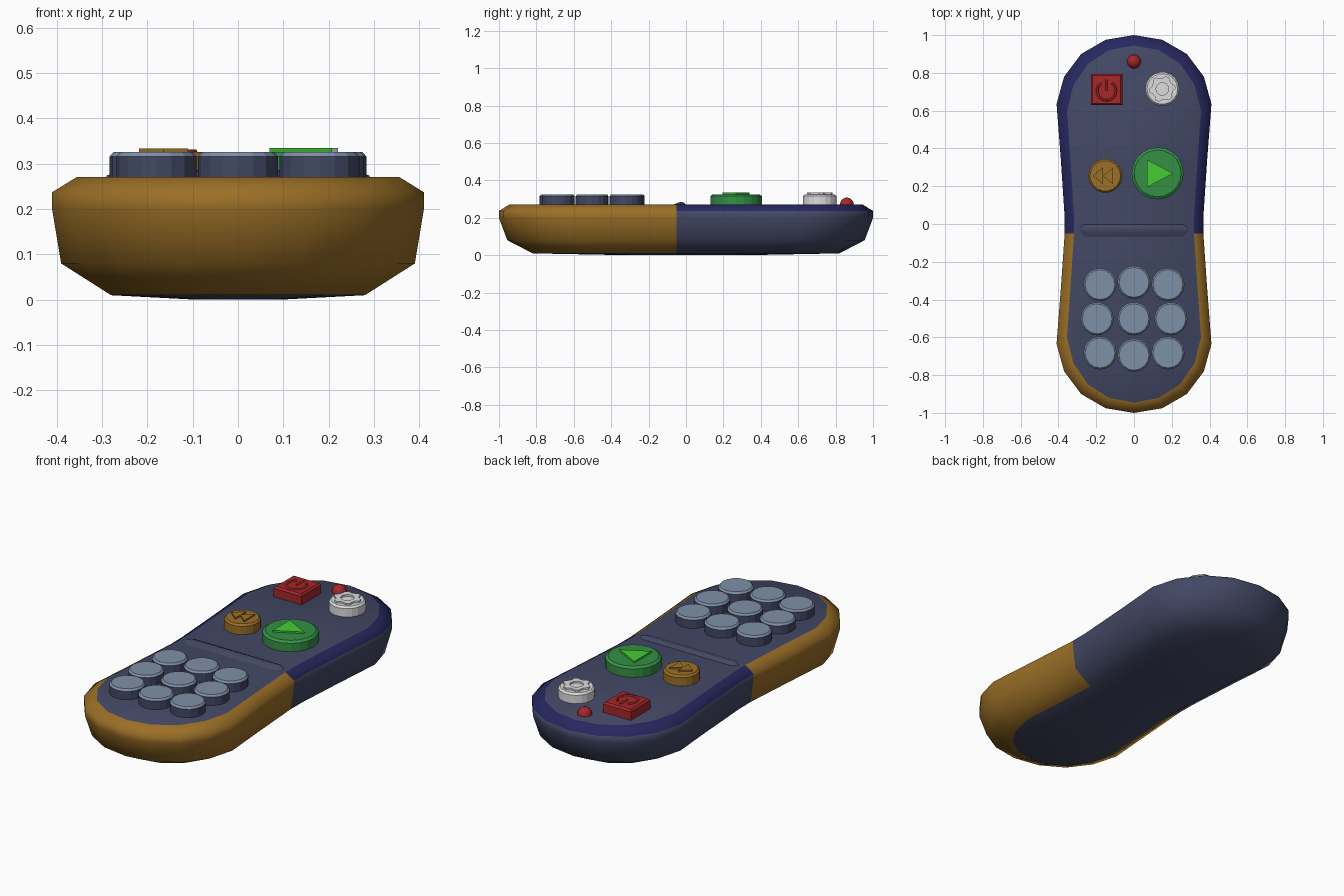
import bpy, bmesh, math
from mathutils import Vector

if "Cube" in bpy.data.objects:
    bpy.data.objects.remove(bpy.data.objects["Cube"])


def material(name, rgb):
    m = bpy.data.materials.new(name)
    m.diffuse_color = (*rgb, 1)
    m.use_nodes = True
    m.node_tree.nodes["Principled BSDF"].inputs["Base Color"].default_value = m.diffuse_color
    return m


SLATE = material("slate", (0.056, 0.065, 0.13))
NAVY = material("navy", (0.02, 0.02, 0.115))
GOLD = material("gold", (0.33, 0.16, 0.02))
RED = material("red", (0.38, 0.02, 0.022))
GREEN = material("green", (0.035, 0.28, 0.06))
LIME = material("bright green", (0.06, 0.6, 0.035))
KEY = material("pale blue grey", (0.21, 0.28, 0.39))
WHITE = material("white", (0.72, 0.72, 0.72))


def loft(name, rings, mats, rule=None, smooth=None, caps=True):
    """Skin a stack of equal-length rings; rule(band, centre) gives the material index."""
    bm = bmesh.new()
    rows = [[bm.verts.new(p) for p in ring] for ring in rings]
    n = len(rows[0])
    faces = []
    for b in range(len(rows) - 1):
        lo, hi = rows[b], rows[b + 1]
        for i in range(n):
            j = (i + 1) % n
            faces.append((bm.faces.new((lo[i], lo[j], hi[j], hi[i])), b))
    if caps:
        faces.append((bm.faces.new(rows[0][::-1]), -1))
        faces.append((bm.faces.new(rows[-1]), len(rows) - 1))
    for f, b in faces:
        if rule:
            f.material_index = rule(b, f.calc_center_median())
    bmesh.ops.recalc_face_normals(bm, faces=bm.faces)
    me = bpy.data.meshes.new(name)
    bm.to_mesh(me)
    bm.free()
    for m in mats:
        me.materials.append(m)
    ob = bpy.data.objects.new(name, me)
    bpy.context.collection.objects.link(ob)
    if smooth:
        bpy.ops.object.select_all(action='DESELECT')
        ob.select_set(True)
        bpy.context.view_layer.objects.active = ob
        bpy.ops.object.shade_smooth_by_angle(angle=math.radians(smooth))
    return ob


def circle(x, y, z, r, n, turn=0.0):
    return [(x + r * math.cos(turn + math.tau * i / n),
             y + r * math.sin(turn + math.tau * i / n), z) for i in range(n)]


def button(name, x, y, r, mats, n=18, top=0.326, turn=0.0):
    """Prism with a small bevel; a second material colours bevel and top."""
    rings = [circle(x, y, z, rr, n, turn) for rr, z in
             ((r, 0.262), (r, top - 0.01), (r * 0.9, top))]
    return loft(name, rings, mats, lambda b, c: int(b >= 1) if len(mats) > 1 else 0)


def plate(name, pts, z0, z1, mat):
    return loft(name, [[(x, y, z) for x, y in pts] for z in (z0, z1)], [mat])


def line(name, pts, mat, width=0.006):
    cu = bpy.data.curves.new(name, 'CURVE')
    cu.dimensions = '3D'
    cu.bevel_depth = width
    cu.bevel_resolution = 1
    cu.use_fill_caps = True
    sp = cu.splines.new('POLY')
    sp.points.add(len(pts) - 1)
    for p, co in zip(sp.points, pts):
        p.co = (*co, 1)
    cu.materials.append(mat)
    ob = bpy.data.objects.new(name, cu)
    bpy.context.collection.objects.link(ob)


# Body: waisted outline, counter-clockwise, mirrored across x
right = [(0.15, -0.975), (0.28, -0.90), (0.37, -0.78), (0.41, -0.635), (0.388, -0.35),
         (0.367, -0.05), (0.368, 0.05), (0.388, 0.35), (0.41, 0.635), (0.37, 0.78),
         (0.28, 0.90), (0.15, 0.975)]
outline = [(0, -1)] + right + [(0, 1)] + [(-x, y) for x, y in right[::-1]]


def body_ring(inset_x, inset_y, z):
    sx, sy = 1 - inset_x / 0.41, 1 - inset_y
    # keep the colour seam straight at y = -0.05
    return [(x * sx, y if abs(y) < 0.1 else y * sy, z) for x, y in outline]


body_rings = [body_ring(0.32, 0.7, 0.0), body_ring(0.13, 0.18, 0.01),
              body_ring(0.02, 0.045, 0.08), body_ring(0, 0, 0.2),
              body_ring(0, 0, 0.237), body_ring(0.055, 0.055, 0.271)]


def body_colour(band, c):
    if band <= 0 or band == 5:      # underside and control face
        return 0
    if c.y < -0.05:                 # grip end
        return 2
    return 1 if band == 4 else 0    # navy rim on the head end


loft("remote_body", body_rings, [SLATE, NAVY, GOLD], body_colour, smooth=70)

# Low ridge across the waist
ridge_profile = [(-0.075, 0.268), (-0.045, 0.28), (-0.025, 0.286), (-0.01, 0.28), (0.0, 0.268)]
loft("waist_ridge", [[(x, -0.03 + (y + 0.03) * s, 0.268 + (z - 0.268) * s) for y, z in ridge_profile]
                     for x, s in ((-0.29, 0.3), (-0.26, 1), (0.26, 1), (0.29, 0.3))],
     [SLATE], smooth=50)

# Keypad, three by three, with a slightly bulging layout
for row in (-1, 0, 1):
    for col in (-1, 0, 1):
        x = col * (0.195 if row == 0 else 0.18)
        y = -0.502 + row * (0.193 if col == 0 else 0.181)
        button(f"number_key_{row + 2}_{col + 2}", x, y, 0.088, [SLATE, KEY], n=16)

# Play button with triangle
button("play_button", 0.125, 0.268, 0.138, [GREEN], n=20)
plate("play_triangle", [(0.07, 0.195), (0.207, 0.268), (0.07, 0.34)], 0.32, 0.335, LIME)

# Rewind button with double triangle
button("rewind_button", -0.152, 0.255, 0.09, [GOLD])
for i, x in enumerate((-0.218, -0.165)):
    plate(f"rewind_triangle_{i + 1}", [(x, 0.255), (x + 0.055, 0.21), (x + 0.055, 0.3)],
          0.32, 0.334, GOLD)

# Square power button with ring and bar
button("power_button", -0.145, 0.712, 0.083 * math.sqrt(2), [RED], n=4, turn=math.pi / 4)
arc = [math.radians(125 + 290 * i / 20) for i in range(21)]
line("power_ring", [(-0.145 + 0.05 * math.cos(a), 0.705 + 0.05 * math.sin(a), 0.326) for a in arc], RED)
line("power_bar", [(-0.145, 0.705, 0.326), (-0.145, 0.765, 0.326)], RED)

# Settings button with gear
button("settings_button", 0.15, 0.715, 0.09, [WHITE])
gear = [(0.15 + r * math.cos(a), 0.715 + r * math.sin(a))
        for i in range(24)
        for a, r in [(math.tau * i / 24, 0.07 if i % 4 < 2 else 0.057)]]
hole = [(0.15 + 0.033 * math.cos(math.tau * i / 24), 0.715 + 0.033 * math.sin(math.tau * i / 24))
        for i in range(24)]
loft("settings_gear", [[(x, y, z) for x, y in shape] for shape, z in
                       ((gear, 0.32), (gear, 0.335), (hole, 0.335), (hole, 0.32))],
     [WHITE], caps=False)

# Indicator light
light = [circle(0, 0.86, 0.27 + 0.038 * math.sin(t), 0.037 * math.cos(t), 16)
         for t in (-0.3, 0, 0.35, 0.7, 1.05, 1.4)]
loft("indicator_light", light, [RED], smooth=60)
